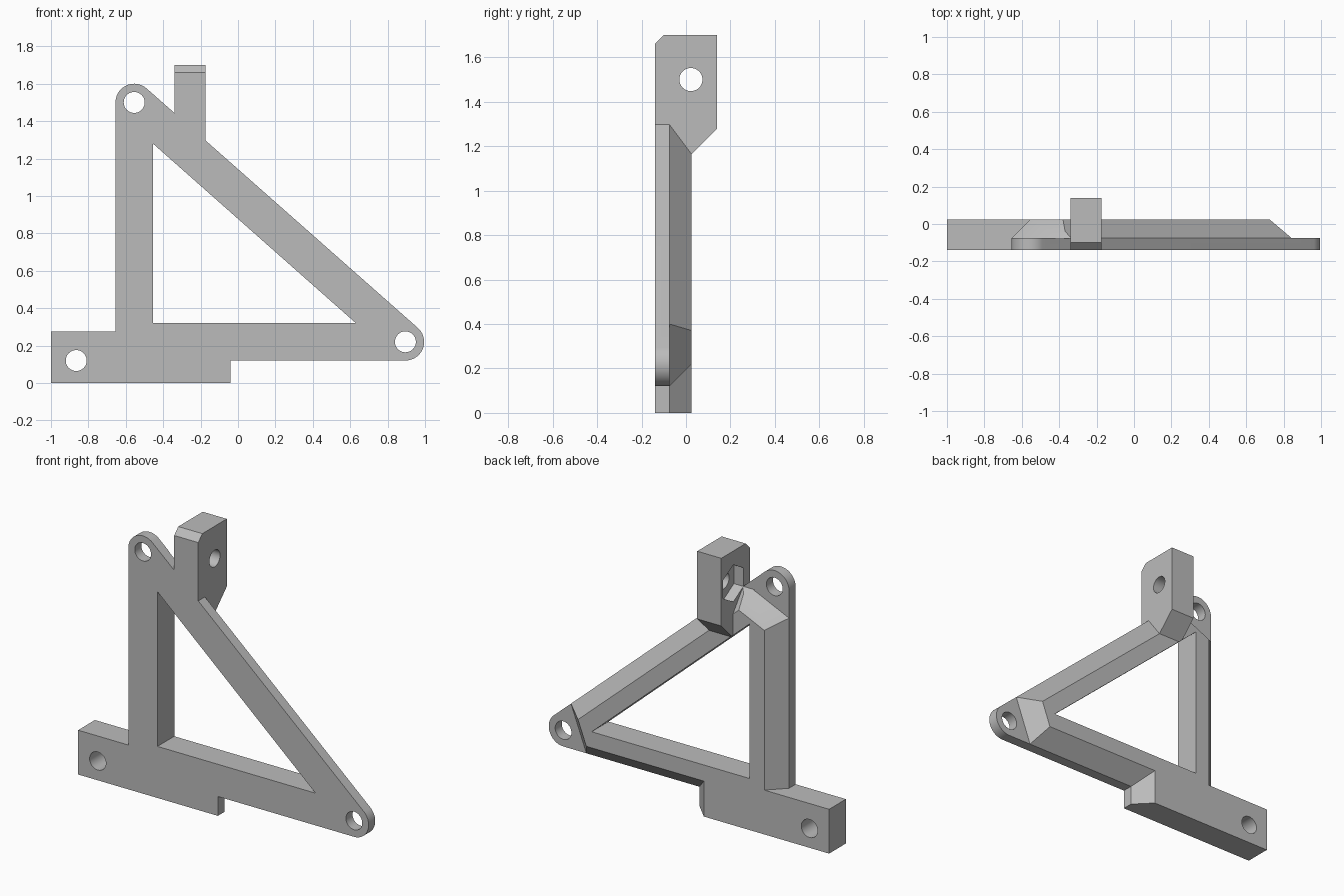
import bpy
import bmesh
from math import atan2, cos, sin, pi, radians
from mathutils import Vector

cube = bpy.data.objects.get("Cube")
if cube:
    bpy.data.objects.remove(cube, do_unlink=True)

GREY = (0.5, 0.5, 0.5, 1.0)
mat = bpy.data.materials.new("plain grey")
mat.use_nodes = True
mat.diffuse_color = GREY
mat.node_tree.nodes["Principled BSDF"].inputs["Base Color"].default_value = GREY

FRONT, STEP, BACK = -0.14, -0.075, 0.025


def loft(name, ring_a, ring_b):
    """Closed solid between two matching rings of 3D points."""
    bm = bmesh.new()
    a = [bm.verts.new(p) for p in ring_a]
    b = [bm.verts.new(p) for p in ring_b]
    bm.faces.new(a)
    bm.faces.new(b[::-1])
    for i in range(len(a)):
        j = (i + 1) % len(a)
        bm.faces.new((a[j], a[i], b[i], b[j]))
    bmesh.ops.recalc_face_normals(bm, faces=bm.faces)
    mesh = bpy.data.meshes.new(name)
    bm.to_mesh(mesh)
    bm.free()
    mesh.materials.append(mat)
    obj = bpy.data.objects.new(name, mesh)
    bpy.context.collection.objects.link(obj)
    return obj


def along_y(name, pts, y0, y1, pts_back=None):
    return loft(name, [(x, y0, z) for x, z in pts],
                [(x, y1, z) for x, z in (pts_back or pts)])


def along_x(name, pts, x0, x1):
    return loft(name, [(x0, y, z) for y, z in pts], [(x1, y, z) for y, z in pts])


def arc(centre, r, start, end, n):
    return [(centre[0] + r * cos(start + (end - start) * i / n),
             centre[1] + r * sin(start + (end - start) * i / n)) for i in range(n + 1)]


def circle(centre, r, n=40, start=0.0):
    return arc(centre, r, start, start + 2 * pi, n)[:-1]


def combine(target, other, operation):
    mod = target.modifiers.new(other.name, "BOOLEAN")
    mod.operation = operation
    mod.solver = "EXACT"
    mod.object = other
    bpy.context.view_layer.objects.active = target
    bpy.ops.object.modifier_apply(modifier=mod.name)
    bpy.data.objects.remove(other, do_unlink=True)


# Lug centres and frame directions
R = 0.1
top = Vector((-0.555, 1.5))
right = Vector((0.895, 0.22))
run = (right - top).normalized()
outward = Vector((-run.y, run.x))
tilt = atan2(outward.y, outward.x)

# Thin front plate with rounded lugs
outline = arc(top, R, pi, tilt, 20) + arc(right, R, tilt, -pi / 2, 24)
outline.append((top.x - R, right.y - R))
bracket = along_y("bracket", outline, FRONT, STEP)

# Chamfered ribs behind the plate, given by outward normals and distances
down, west = Vector((0, -1)), Vector((-1, 0))
top_cut = -(down + run).normalized()
right_cut = -(west - run).normalized()
LUG = 0.113
sides = [(west, west.dot(top) + R),
         (top_cut, top_cut.dot(top) - LUG),
         (outward, outward.dot(top) + R),
         (right_cut, right_cut.dot(right) - LUG),
         (down, down.dot(right) + R)]


def rib_ring(inset):
    ring = []
    for i, (n, d) in enumerate(sides):
        m, e = sides[(i + 1) % len(sides)]
        d, e = d - inset, e - inset
        det = n.x * m.y - n.y * m.x
        ring.append(((d * m.y - e * n.y) / det, (n.x * e - m.x * d) / det))
    return ring


# Slight overlap into the plate keeps the union clean
ribs = along_y("ribs", rib_ring(0), STEP, BACK, rib_ring(R))
combine(bracket, ribs, "UNION")

# Base block with a bevelled inner end
profile = [(-1, FRONT), (-0.04, FRONT), (-0.04, STEP), (-0.14, BACK), (-1, BACK)]
base = loft("base_block", [(x, y, 0) for x, y in profile],
            [(x, y, 0.275) for x, y in profile])
combine(bracket, base, "UNION")

# Upright tab
tab_profile = [(FRONT, 1.2), (FRONT, 1.66), (-0.1, 1.7), (0.14, 1.7),
               (0.14, 1.28), (BACK, 1.165), (-0.03, 1.165)]
tab = along_x("tab", tab_profile, -0.34, -0.175)
combine(bracket, tab, "UNION")

# Triangular opening
window = along_y("window", [(-0.455, 1.28), (-0.455, 0.32), (0.63, 0.32)], -0.3, 0.3)
combine(bracket, window, "DIFFERENCE")

# Bolt holes through lugs and base
for centre in (top, right, (-0.865, 0.12)):
    combine(bracket, along_y("bolt_hole", circle(centre, 0.056), -0.3, 0.3), "DIFFERENCE")

# Cross hole and hexagonal nut pocket in the tab
cross = (0.022, 1.5)
combine(bracket, along_x("cross_hole", circle(cross, 0.052), -0.5, 0), "DIFFERENCE")
pocket = along_x("nut_pocket", circle(cross, 0.115, 6, pi / 2), -0.42, -0.275)
combine(bracket, pocket, "DIFFERENCE")

# Smooth hole walls, sharp edges elsewhere
bpy.ops.object.select_all(action="DESELECT")
bracket.select_set(True)
bpy.context.view_layer.objects.active = bracket
bpy.ops.object.shade_smooth_by_angle(angle=radians(25))
